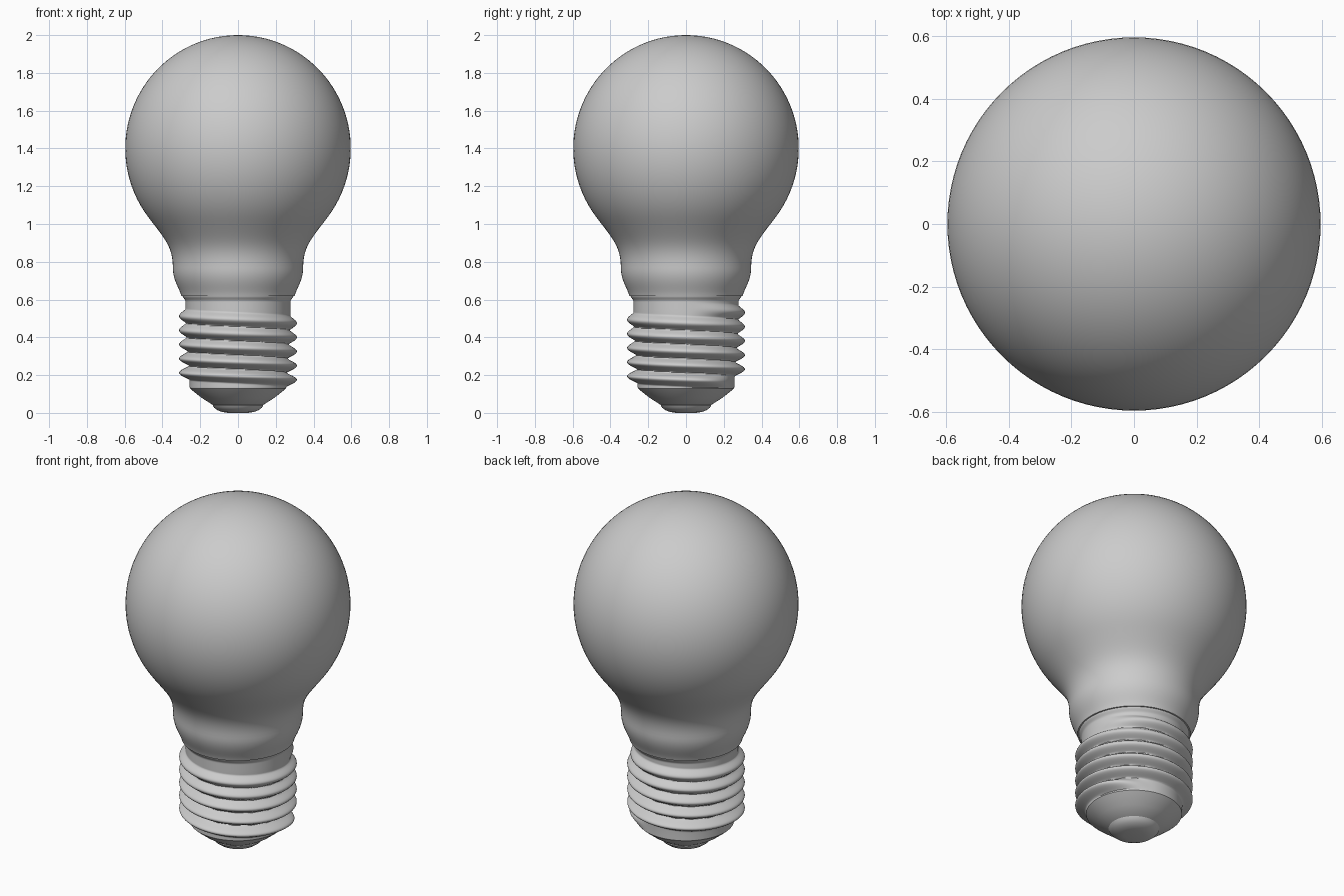
import bpy, bmesh, math
from mathutils import Vector
from mathutils.geometry import interpolate_bezier

if "Cube" in bpy.data.objects:
    bpy.data.objects.remove(bpy.data.objects["Cube"])

SEG = 96


def add_grid(name, rows, angle=35):
    """Join rings of points into one surface; a ring of one point is a pole."""
    bm = bmesh.new()
    rings = [[bm.verts.new(p) for p in row] for row in rows]
    for a, b in zip(rings, rings[1:]):
        n = max(len(a), len(b))
        for i in range(n):
            j = (i + 1) % n
            if len(a) == 1:
                bm.faces.new((a[0], b[j], b[i]))
            elif len(b) == 1:
                bm.faces.new((a[i], a[j], b[0]))
            else:
                bm.faces.new((a[i], a[j], b[j], b[i]))
    bmesh.ops.recalc_face_normals(bm, faces=bm.faces)
    mesh = bpy.data.meshes.new(name)
    bm.to_mesh(mesh)
    bm.free()
    obj = bpy.data.objects.new(name, mesh)
    bpy.context.collection.objects.link(obj)
    bpy.ops.object.select_all(action='DESELECT')
    obj.select_set(True)
    bpy.context.view_layer.objects.active = obj
    bpy.ops.object.shade_smooth_by_angle(angle=math.radians(angle))
    return obj


def ring(radius, z):
    if radius < 1e-5:
        return [(0, 0, z)]
    return [(radius * math.cos(2 * math.pi * i / SEG),
             radius * math.sin(2 * math.pi * i / SEG), z) for i in range(SEG)]


def lathe(name, profile):
    return add_grid(name, [ring(r, z) for r, z in profile])


def bezier(a, b, c, d, n):
    pts = interpolate_bezier(Vector(a), Vector(b), Vector(c), Vector(d), n)
    return [(p[0], p[1]) for p in pts][1:]


def smooth(a, b, x):
    t = min(1, max(0, (x - a) / (b - a)))
    return t * t * (3 - 2 * t)


# Glass: spherical top, flared neck, rolled-in lower rim
glass = []
for i in range(37):
    t = math.radians(90 - 127 * i / 36)
    glass.append((0.597 * math.cos(t), 1.4 + 0.6 * math.sin(t)))
glass += bezier(glass[-1], (0.387, 0.92), (0.345, 0.88), (0.345, 0.77), 16)
glass += bezier((0.345, 0.77), (0.345, 0.70), (0.31, 0.66), (0.30, 0.62), 12)
glass.append((0.27, 0.617))
lathe("glass_bulb", glass)

# Screw shell: a cylinder whose radius follows a five-turn helical thread
PITCH, Z_LOW, Z_HIGH, STEPS = 0.075, 0.135, 0.62, 110


def shell_radius(theta, z):
    core = 0.256 + 0.022 * smooth(0.15, 0.55, z) + 0.015 * smooth(0.59, 0.62, z)
    turn = theta / (2 * math.pi)
    phase = (0.55 - z) / PITCH - turn
    k = round(phase)
    u = k + turn
    fade = smooth(0.0, 0.22, u) * (1 - smooth(5.03, 5.2, u))
    crest = max(0, math.cos(math.pi * (phase - k))) ** 1.3
    return core + (0.312 - core) * crest * fade


shell = []
for s in range(STEPS + 1):
    z = Z_LOW + (Z_HIGH - Z_LOW) * s / STEPS
    row = []
    for i in range(SEG):
        t = 2 * math.pi * i / SEG
        r = shell_radius(t, z)
        row.append((r * math.cos(t), r * math.sin(t), z))
    shell.append(row)
add_grid("screw_shell", shell, 60)

# Tapered insulator under the shell
lathe("insulator", [(0.256, 0.14), (0.254, 0.13), (0.235, 0.113),
                    (0.19, 0.078), (0.13, 0.04), (0.12, 0.038)])

# Rounded contact at the bottom
lathe("contact", [(0.12, 0.042), (0.135, 0.04), (0.127, 0.028), (0.11, 0.015),
                  (0.085, 0.005), (0.055, 0.0), (0, 0.0)])
